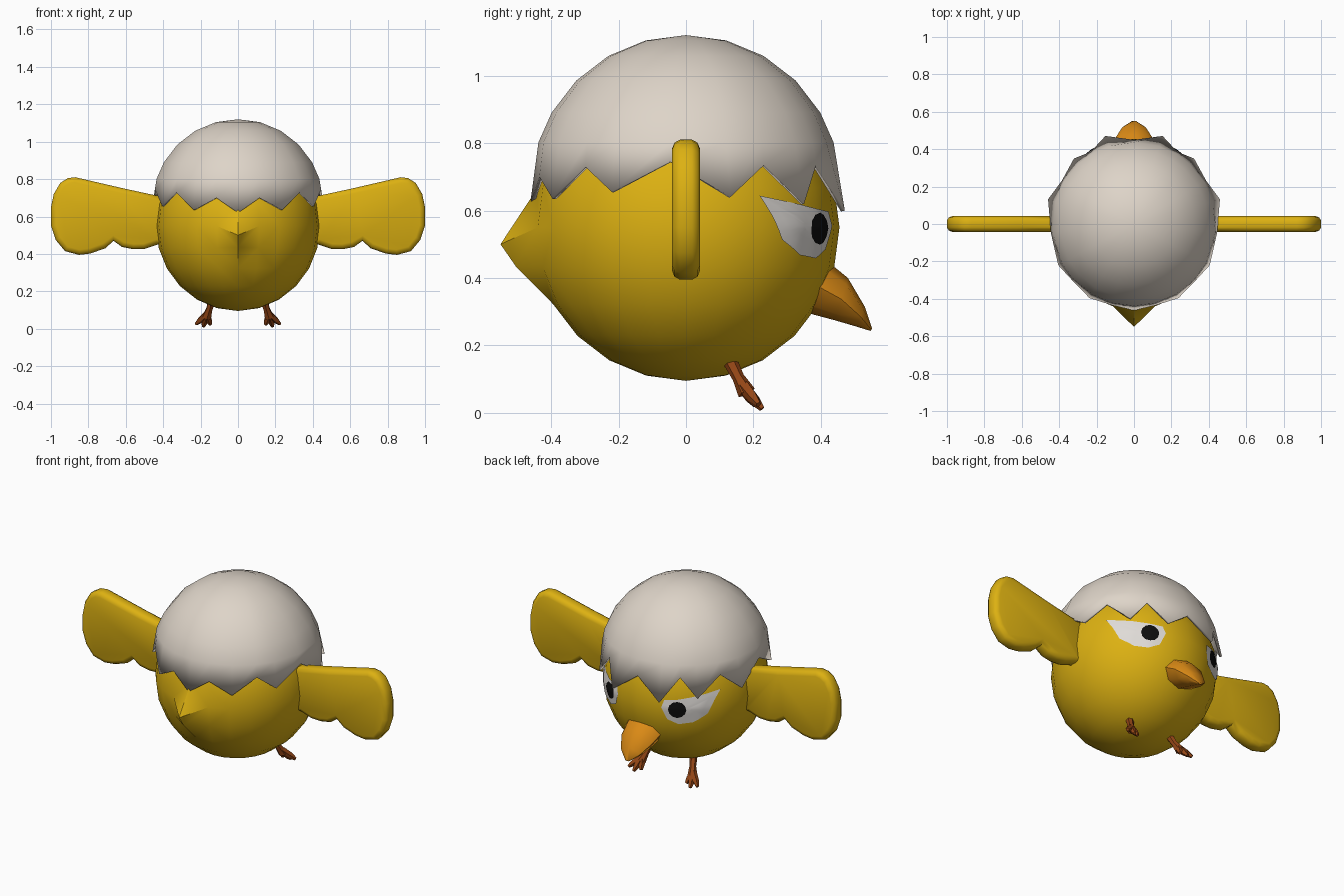
import bpy, bmesh, math
from mathutils import Vector
from mathutils.bvhtree import BVHTree

if "Cube" in bpy.data.objects:
    bpy.data.objects.remove(bpy.data.objects["Cube"])


def material(name, rgb):
    m = bpy.data.materials.new(name)
    m.diffuse_color = (*rgb, 1)
    m.use_nodes = True
    m.node_tree.nodes["Principled BSDF"].inputs["Base Color"].default_value = m.diffuse_color
    return m


YELLOW = material("yellow_feathers", (0.72, 0.44, 0.006))
SHELL = material("eggshell", (0.73, 0.66, 0.58))
WHITE = material("eye_white", (0.74, 0.71, 0.68))
BLACK = material("pupil_black", (0.004, 0.004, 0.004))
ORANGE = material("beak_orange", (0.72, 0.26, 0.008))
BROWN = material("leg_brown", (0.30, 0.062, 0.008))


def finish(bm, name, mat, angle=50):
    bmesh.ops.recalc_face_normals(bm, faces=bm.faces)
    me = bpy.data.meshes.new(name)
    bm.to_mesh(me)
    bm.free()
    me.materials.append(mat)
    ob = bpy.data.objects.new(name, me)
    bpy.context.collection.objects.link(ob)
    bpy.ops.object.select_all(action='DESELECT')
    ob.select_set(True)
    bpy.context.view_layer.objects.active = ob
    bpy.ops.object.shade_smooth_by_angle(angle=math.radians(angle))
    return ob


def loft(bm, rings, cap_start=True, cap_end=True):
    """Join rings of points with quads."""
    loops = [[bm.verts.new(p) for p in r] for r in rings]
    n = len(loops[0])
    for a, b in zip(loops, loops[1:]):
        for i in range(n):
            j = (i + 1) % n
            bm.faces.new((a[i], a[j], b[j], b[i]))
    if cap_start:
        bm.faces.new(loops[0][::-1])
    if cap_end:
        bm.faces.new(loops[-1])
    return loops


def tube(bm, points, radii, sides=6):
    rings = []
    d = (Vector(points[-1]) - Vector(points[0])).normalized()
    u = d.cross(Vector((1, 0, 0))).normalized()
    w = d.cross(u)
    for p, r in zip(points, radii):
        rings.append([Vector(p) + r * (math.cos(t) * u + math.sin(t) * w)
                      for t in (math.tau * k / sides for k in range(sides))])
    loft(bm, rings)


# Body: sphere with two rear vertices pulled out into a pointed tail
CENTRE = Vector((0, 0, 0.55))
bm = bmesh.new()
bmesh.ops.create_uvsphere(bm, u_segments=24, v_segments=12, radius=0.455)
for v in bm.verts:
    v.co.x *= 0.965
    v.co += CENTRE
for target, start in (((0, -0.55, 0.5), (0, -0.455, 0.55)),
                      ((0, -0.505, 0.435), (0, -0.44, 0.432))):
    v = min(bm.verts, key=lambda q: (q.co - Vector(start)).length)
    v.co = target
bmesh.ops.triangulate(bm, faces=[f for f in bm.faces if f.calc_center_median().y < -0.4])
tree = BVHTree.FromBMesh(bm)
finish(bm, "body", YELLOW)

# Eggshell cap: dome with a jagged rim (azimuth, radius, height)
half = [(-90, .462, .62), (-75, .45, .70), (-59, .462, .635), (-42, .447, .73),
        (-28.5, .461, .655), (-6, .447, .745), (16, .478, .64), (31, .45, .735),
        (47.5, .475, .62), (59, .45, .735), (72, .495, .60), (90, .45, .71)]
rim = half + [(180 - a, r, z) for a, r, z in half[-2:0:-1]]


def polar(a, r, z):
    return Vector((r * math.cos(math.radians(a)), r * math.sin(math.radians(a)), z))


bm = bmesh.new()
rings = [[polar(*p) for p in rim]]
for lat in (72, 60, 45, 30, 15):
    t = math.radians(lat)
    rings.append([polar(a, 0.46 * math.sin(t), 0.66 + 0.46 * math.cos(t)) for a, _, _ in rim])
loops = loft(bm, rings, False, False)
pole = bm.verts.new((0, 0, 1.12))
for i, v in enumerate(loops[-1]):
    bm.faces.new((v, loops[-1][(i + 1) % len(rim)], pole))
cap = finish(bm, "eggshell_cap", SHELL, 60)
mod = cap.modifiers.new("thickness", 'SOLIDIFY')
mod.thickness = 0.012
mod.offset = -1


# Eyes: thin plates wrapped on the body from (azimuth, height) outlines
def plate(name, outline, middle, lift, mat, side):
    def wrap(a, z):
        t = math.radians(a)
        d = Vector((side * math.sin(t) * 0.45, math.cos(t) * 0.45, z - CENTRE.z)).normalized()
        return tree.ray_cast(CENTRE, d)[0] + d * lift

    fine = []
    for i, p in enumerate(outline):
        q = outline[(i + 1) % len(outline)]
        fine += [(p[0] + (q[0] - p[0]) * k / 3, p[1] + (q[1] - p[1]) * k / 3) for k in range(3)]
    bm = bmesh.new()
    rings = [[wrap(middle[0] + (a - middle[0]) * s, middle[1] + (z - middle[1]) * s)
              for a, z in fine] for s in (1, 0.7, 0.4, 0.15)]
    loft(bm, rings, False, True)
    ob = finish(bm, name, mat)
    me = ob.data
    if sum((p.normal.dot(p.center - CENTRE) for p in me.polygons)) < 0:
        me.flip_normals()


eye = [(60, .647), (30, .605), (20, .597), (18, .555), (22, .484), (30, .457),
       (40, .466), (50, .513), (55, .588)]
pupil = [(29 + 6.2 * math.cos(k * math.tau / 12), .546 + .047 * math.sin(k * math.tau / 12))
         for k in range(12)]

# Wing outline (x, z), tip rounded and trailing edge scalloped
wing = [(.38, .70), (.62, .752), (.87, .81), (.91, .805), (.95, .78), (.985, .72), (1, .65),
        (1, .55), (.975, .475), (.925, .415), (.85, .395), (.79, .402), (.71, .43),
        (.665, .47), (.62, .437), (.56, .425), (.50, .427), (.43, .45), (.38, .46)]


def inset(points, d):
    out = []
    for i, p in enumerate(points):
        a, b = Vector(points[i - 1]), Vector(points[(i + 1) % len(points)])
        t = (b - a).normalized()
        out.append((p[0] + t.y * d, p[1] - t.x * d))
    return out


for side, label in ((1, "right"), (-1, "left")):
    plate(f"{label}_eye", eye, (36, .55), 0.006, WHITE, side)
    plate(f"{label}_pupil", pupil, (29, .546), 0.0095, BLACK, side)

    # Wing: layered outline with rounded borders
    bm = bmesh.new()
    loft(bm, [[(side * x, y, z) for x, z in inset(wing, d)]
              for y, d in ((-.042, .028), (-.034, .009), (-.018, 0),
                           (.018, 0), (.034, .009), (.042, .028))])
    finish(bm, f"{label}_wing", YELLOW, 60)

    # Leg and three toes
    bm = bmesh.new()
    tube(bm, [(side * .14, .13, .155), (side * .153, .155, .105), (side * .168, .18, .06)],
         (.022, .018, .027))
    for toe in ((.225, .215, .025), (.185, .226, .012), (.148, .208, .022)):
        s = Vector((side * .167, .172, .078))
        e = Vector((side * toe[0], toe[1], toe[2]))
        tube(bm, [s, s.lerp(e, .6), e], (.02, .018, .009), 5)
    finish(bm, f"{label}_leg", BROWN)

# Beak: tapering rings given by top, bottom (y, z) and half width
bm = bmesh.new()
sections = [((.40, .465), (.365, .295), .115), ((.48, .40), (.44, .275), .10),
            ((.53, .315), (.505, .256), .062), ((.552, .25), (.547, .243), .012)]
rings = []
for top, low, w in sections:
    t, l = Vector((0, *top)), Vector((0, *low))
    rings.append([(t + l) / 2 + (t - l) / 2 * math.sin(a) + Vector((w * math.cos(a), 0, 0))
                  for a in (math.tau * k / 8 for k in range(8))])
loft(bm, rings)
finish(bm, "beak", ORANGE)
